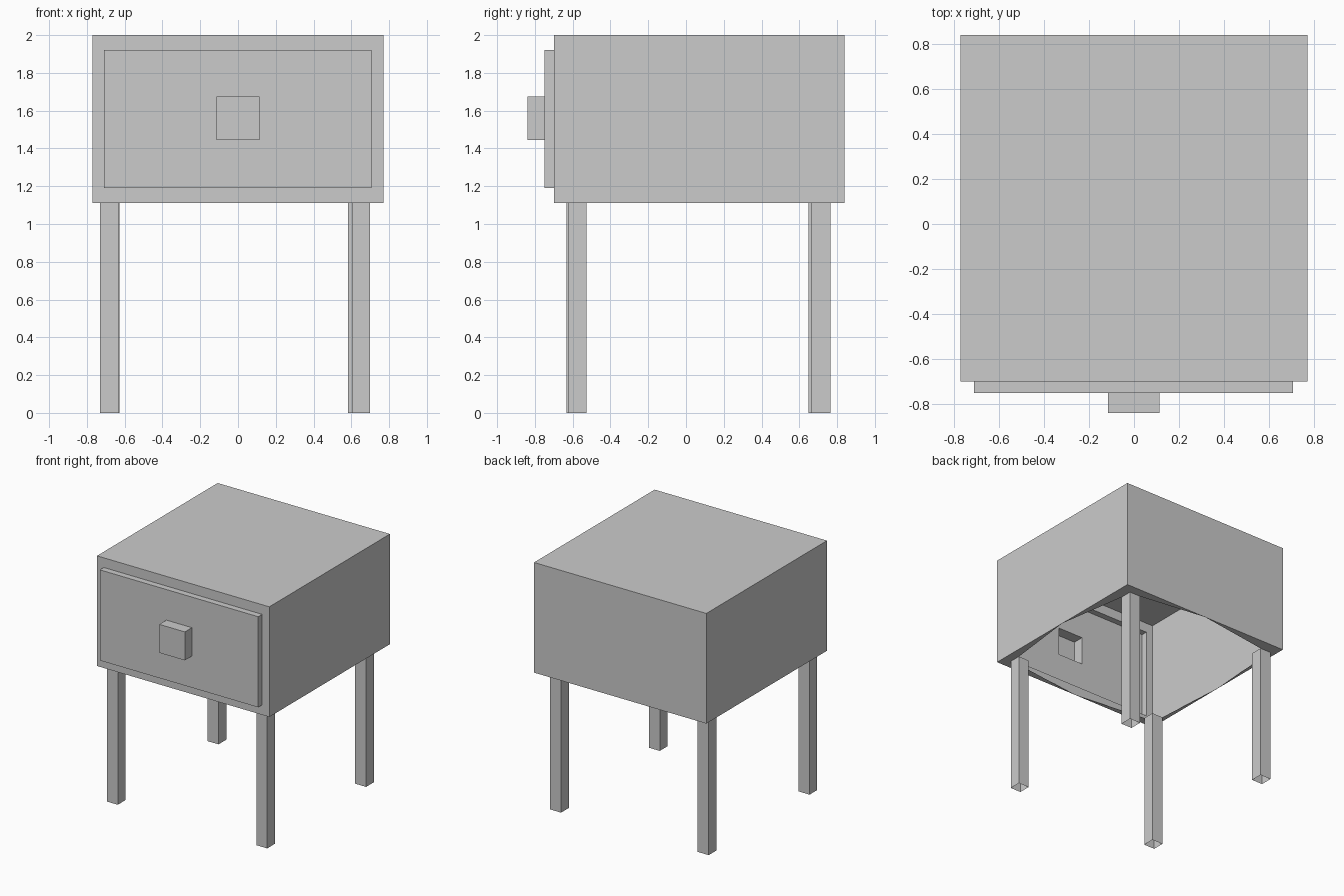
import bpy

if "Cube" in bpy.data.objects:
    bpy.data.objects.remove(bpy.data.objects["Cube"])

X, Y0, Y1, Z0, Z1 = 0.77, -0.70, 0.84, 1.11, 2.0
YM = (Y0 + Y1) / 2


def make_object(name, verts, faces):
    mesh = bpy.data.meshes.new(name)
    mesh.from_pydata(verts, [], faces)
    mesh.update()
    obj = bpy.data.objects.new(name, mesh)
    bpy.context.collection.objects.link(obj)
    return obj


# Hollow cabinet: rectangles stepping from the back to the handle front
rings = [  # x min, x max, z min, z max, y
    (-X, X, Z0, Z1, Y1),
    (-X, X, Z0, Z1, Y0),
    (-0.71, 0.706, 1.19, 1.922, Y0),       # drawer front outline
    (-0.71, 0.706, 1.19, 1.922, -0.75),
    (-0.115, 0.113, 1.445, 1.675, -0.75),  # square handle
    (-0.115, 0.113, 1.445, 1.675, -0.84),
]
verts, faces = [], [(3, 2, 1, 0)]
for x0, x1, z0, z1, y in rings:
    verts += [(x0, y, z0), (x1, y, z0), (x1, y, z1), (x0, y, z1)]
for r in range(len(rings) - 1):
    for i in range(4):
        if r == 0 and i == 0:
            continue  # underside stays open
        j = (i + 1) % 4
        a, b = 4 * r, 4 * r + 4
        faces.append((a + i, a + j, b + j, b + i))
n = len(verts)
faces.append((n - 4, n - 3, n - 2, n - 1))
make_object("cabinet_with_drawer", verts, faces)

# Open square legs, each with tapered rim pieces running to the edge middles
legs = {  # outer x, inner x, outer y, inner y
    "front_right_leg": (0.698, 0.603, -0.624, -0.527),
    "front_left_leg": (-0.73, -0.632, -0.632, -0.535),
    "back_right_leg": (0.68, 0.582, 0.764, 0.664),
    "back_left_leg": (-0.726, -0.628, 0.747, 0.648),
}
for name, (xo, xi, yo, yi) in legs.items():
    cx = X if xo > 0 else -X
    cy = Y1 if yo > 0 else Y0
    square = [(xo, yo), (xi, yo), (xi, yi), (xo, yi)]
    verts = [(x, y, z) for z in (Z0, 0) for x, y in square]
    verts += [(cx, cy, Z0), (0, cy, Z0), (cx, YM, Z0)]
    faces = [(i, (i + 1) % 4, (i + 1) % 4 + 4, i + 4) for i in range(4)]
    faces += [(8, 9, 1, 0), (10, 8, 0, 3)]
    if xo * yo > 0:  # keep the faces pointing outwards
        faces = [f[::-1] for f in faces]
    make_object(name, verts, [f[::-1] for f in faces])
